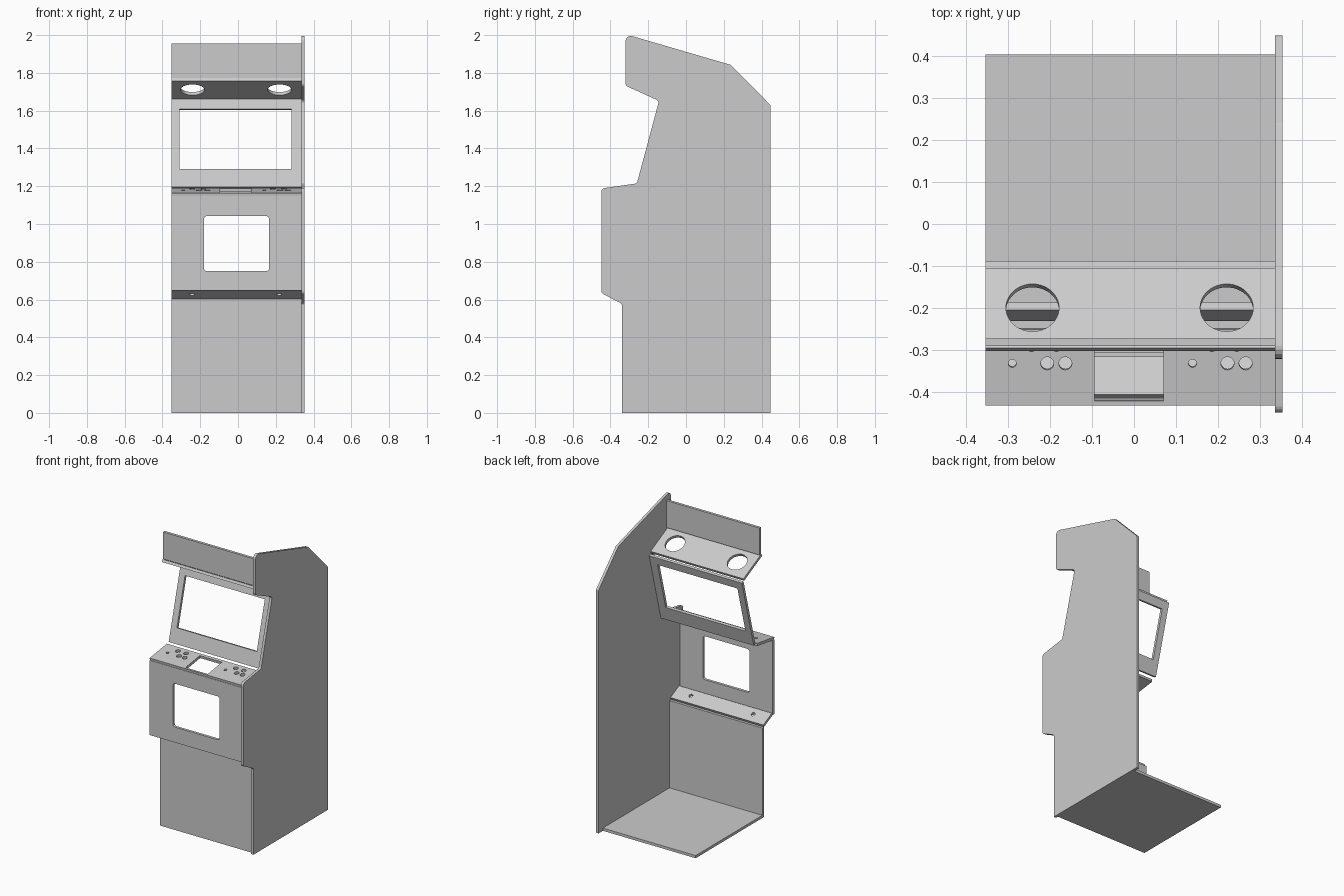
import bpy, bmesh, math
from mathutils import Vector, Matrix

if "Cube" in bpy.data.objects:
    bpy.data.objects.remove(bpy.data.objects["Cube"])

T = 0.018                 # board thickness
X0, X1 = -0.353, 0.335    # span of the cross boards

grey = bpy.data.materials.new("board_grey")
grey.diffuse_color = (0.6, 0.6, 0.6, 1)
grey.use_nodes = True
grey.node_tree.nodes["Principled BSDF"].inputs["Base Color"].default_value = grey.diffuse_color


def circle(u, v, r, n=32):
    return [(u + r * math.cos(2 * math.pi * i / n), v + r * math.sin(2 * math.pi * i / n)) for i in range(n)]


def rounded(points, steps=6):
    """Outline from (u, v, radius) corners, each rounded by an arc-like curve."""
    out = []
    for i, (u, v, r) in enumerate(points):
        c = Vector((u, v))
        if r == 0:
            out.append(c)
            continue
        a = (Vector(points[i - 1][:2]) - c).normalized()
        b = (Vector(points[(i + 1) % len(points)][:2]) - c).normalized()
        half = a.angle(b) / 2
        p, q = c + a * r / math.tan(half), c + b * r / math.tan(half)
        centre = c + (a + b).normalized() * r / math.sin(half)
        for k in range(steps + 1):
            out.append(centre + (p.lerp(q, k / steps) - centre).normalized() * r)
    return [tuple(p) for p in out]


def rect(u0, v0, u1, v1, r=0):
    return rounded([(u0, v0, r), (u1, v0, r), (u1, v1, r), (u0, v1, r)])


def board(name, outlines, matrix):
    """Extruded flat board; the first outline is the edge, the rest are holes."""
    cu = bpy.data.curves.new(name + "_outline", 'CURVE')
    cu.dimensions, cu.fill_mode, cu.extrude = '2D', 'BOTH', T / 2
    for pts in outlines:
        s = cu.splines.new('POLY')
        s.points.add(len(pts) - 1)
        for p, (u, v) in zip(s.points, pts):
            p.co = (u, v, 0, 1)
        s.use_cyclic_u = True
    tmp = bpy.data.objects.new(name + "_outline", cu)
    bpy.context.collection.objects.link(tmp)
    bpy.context.view_layer.update()
    me = bpy.data.meshes.new_from_object(tmp.evaluated_get(bpy.context.evaluated_depsgraph_get()))
    bpy.data.objects.remove(tmp)
    bm = bmesh.new()
    bm.from_mesh(me)
    bmesh.ops.remove_doubles(bm, verts=bm.verts, dist=1e-5)
    bmesh.ops.transform(bm, matrix=matrix, verts=bm.verts)
    bmesh.ops.recalc_face_normals(bm, faces=bm.faces)
    for f in bm.faces:
        f.smooth = False
    bm.to_mesh(me)
    bm.free()
    me.name = name
    me.materials.clear()
    me.materials.append(grey)
    bpy.context.collection.objects.link(bpy.data.objects.new(name, me))


def cross_board(name, p, q, holes=()):
    """Board across x whose outer face runs from p to q in (y, z)."""
    p, q = Vector((0, *p)), Vector((0, *q))
    u, v = Vector((1, 0, 0)), (q - p).normalized()
    n = u.cross(v)
    m = Matrix((u, v, n)).transposed().to_4x4()
    m.translation = p - n * T / 2
    board(name, [rect(X0, 0, X1, (q - p).length), *holes], m)


# Side panel: profile in (y, z), corner radius
profile = [(-0.34, 0, 0), (0.447, 0, 0), (0.447, 1.63, 0.015), (0.238, 1.842, 0.015),
           (-0.32, 2.005, 0.028), (-0.32, 1.732, 0.02), (-0.143, 1.652, 0.018),
           (-0.26, 1.215, 0.015), (-0.448, 1.188, 0.02), (-0.448, 0.634, 0.02),
           (-0.339, 0.577, 0.015)]
side = Matrix(((0, 0, 1), (1, 0, 0), (0, 1, 0))).to_4x4()
side.translation = (X1 + T / 2, 0, 0)
board("side_panel", [rounded(profile)], side)

# Base and lower front
cross_board("floor_board", (-0.304, T), (0.402, T))
cross_board("lower_front", (-0.322, 0), (-0.322, 0.603))

# Sloped underside with two small holes
cross_board("lower_slope", (-0.322, 0.603), (-0.413, 0.648),
            [circle(x, 0.055, 0.013) for x in (-0.243, 0.218)])

# Door panel with rounded opening
cross_board("door_panel", (-0.431, 0.648), (-0.431, 1.148),
            [rect(-0.18, 0.103, 0.164, 0.394, 0.015)])

# Control panel: two identical button groups and a central opening
holes = [rect(-0.094, 0.011, 0.07, 0.163)]
for x in (0, 0.428):
    holes.append(circle(x - 0.289, 0.101, 0.0095, 20))
    for bx, bv in ((-0.206, 0.101), (-0.163, 0.101), (-0.184, 0.145), (-0.243, 0.145)):
        holes.append(circle(x + bx, bv, 0.0155, 24))
cross_board("control_panel", (-0.431, 1.164), (-0.25, 1.191), holes)

# Screen surround
cross_board("screen_bezel", (-0.23, 1.195), (-0.105, 1.661), [rect(-0.31, 0.099, 0.282, 0.428)])

# Speaker board and header
cross_board("speaker_board", (-0.112, 1.663), (-0.302, 1.758),
            [circle(x, 0.106, 0.063, 48) for x in (-0.241, 0.22)])
cross_board("header_panel", (-0.290, 1.774), (-0.290, 1.955))
